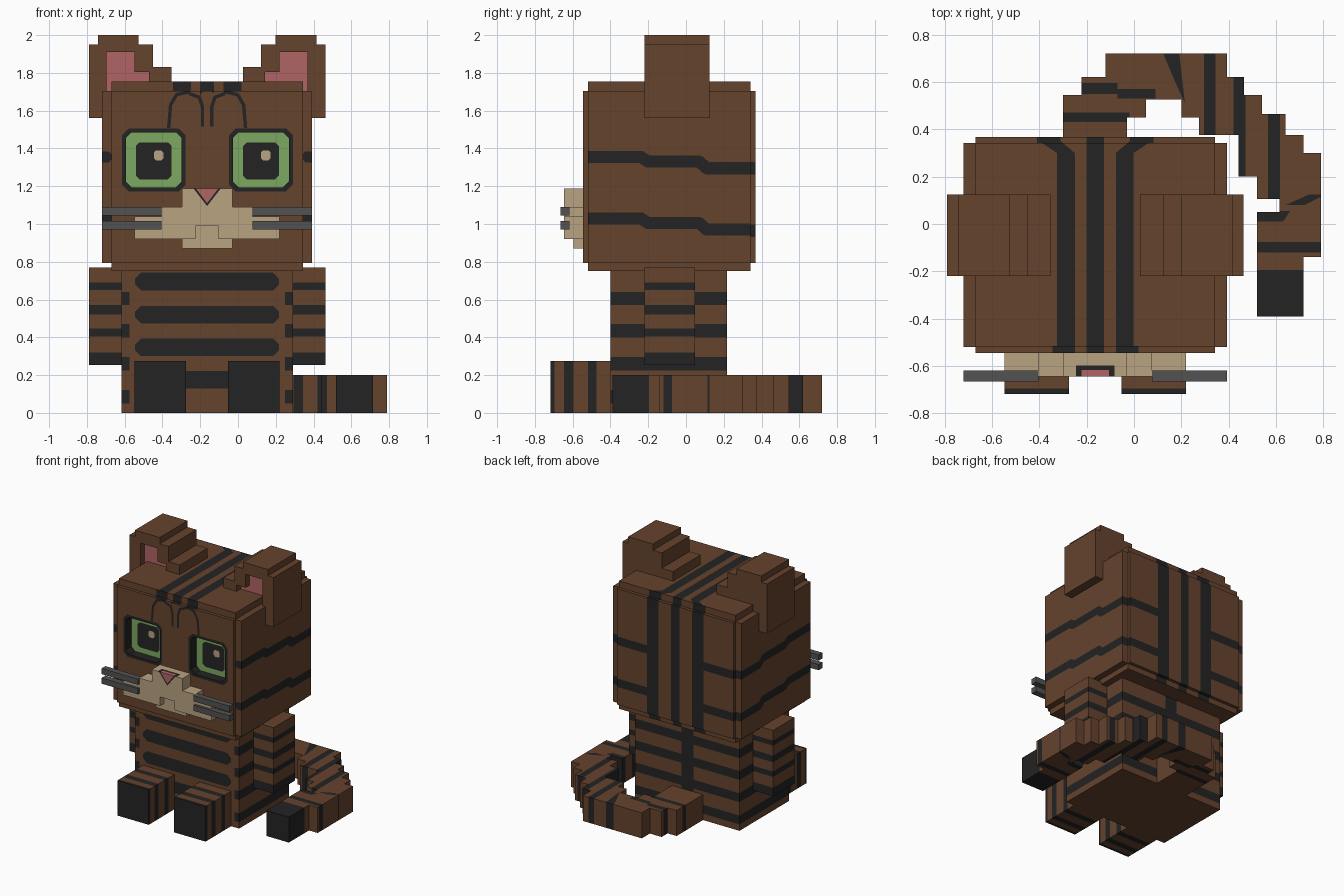
import bpy, bmesh
from mathutils import Vector

if "Cube" in bpy.data.objects:
    bpy.data.objects.remove(bpy.data.objects["Cube"])

COLOURS = {
    "brown_fur": (0.130, 0.056, 0.027), "black_stripe": (0.017, 0.017, 0.017),
    "tan_muzzle": (0.491, 0.366, 0.223), "pink_skin": (0.434, 0.127, 0.127),
    "green_eye": (0.202, 0.392, 0.117), "grey_whisker": (0.085, 0.085, 0.085)}
BROWN, BLACK, TAN, PINK, GREEN, GREY = range(6)
MATS = []
for name, col in COLOURS.items():
    m = bpy.data.materials.new(name)
    m.diffuse_color = (*col, 1)
    m.use_nodes = True
    m.node_tree.nodes["Principled BSDF"].inputs["Base Color"].default_value = m.diffuse_color
    MATS.append(m)

CX = -0.1635                      # symmetry plane of the sitting body
PLANE = {0: (1, 2), 1: (0, 2), 2: (0, 1)}
X, Y, Z = 0, 1, 2


def flip(pts):
    return [(2 * CX - a, b) for a, b in pts]


def rect(a0, a1, b0, b1):
    return [(a0, b0), (a1, b0), (a1, b1), (a0, b1)]


def octagon(a0, a1, b0, b1, c):
    return [(a0 + c, b0), (a1 - c, b0), (a1, b0 + c), (a1, b1 - c),
            (a1 - c, b1), (a0 + c, b1), (a0, b1 - c), (a0, b0 + c)]


def to3d(p, axis, d):
    v = Vector((0, 0, 0))
    v[PLANE[axis][0]], v[PLANE[axis][1]], v[axis] = p[0], p[1], d
    return v


def prism(name, pts, axis, lo, hi, mat=BROWN):
    """Extrude a flat outline along an axis."""
    bm = bmesh.new()
    a = [bm.verts.new(to3d(p, axis, lo)) for p in pts]
    b = [bm.verts.new(to3d(p, axis, hi)) for p in pts]
    bm.faces.new(a)
    bm.faces.new(b)
    for i in range(len(pts)):
        j = (i + 1) % len(pts)
        bm.faces.new((a[i], a[j], b[j], b[i]))
    bmesh.ops.recalc_face_normals(bm, faces=bm.faces)
    for f in bm.faces:
        f.material_index = mat
    me = bpy.data.meshes.new(name)
    bm.to_mesh(me)
    bm.free()
    for m in MATS:
        me.materials.append(m)
    ob = bpy.data.objects.new(name, me)
    bpy.context.scene.collection.objects.link(ob)
    return ob


def combine(ob, other, op):
    mod = ob.modifiers.new("combine", 'BOOLEAN')
    mod.object, mod.operation, mod.solver = other, op, 'EXACT'
    bpy.context.view_layer.update()
    dg = bpy.context.evaluated_depsgraph_get()
    me = bpy.data.meshes.new_from_object(ob.evaluated_get(dg))
    ob.modifiers.clear()
    ob.data = me
    bpy.data.objects.remove(other)


def paint(ob, jobs):
    """Cut convex outlines into the faces lying between lo and hi, and colour them."""
    bm = bmesh.new()
    bm.from_mesh(ob.data)
    for pts, axis, lo, hi, mat in jobs:
        u, w = PLANE[axis]
        mid = Vector((sum(p[0] for p in pts), sum(p[1] for p in pts))) / len(pts)
        lines = []
        for i, p in enumerate(pts):
            p, q = Vector(p), Vector(pts[(i + 1) % len(pts)])
            n = Vector((q.y - p.y, p.x - q.x)).normalized()
            lines.append((p, n if n.dot(p - mid) > 0 else -n))
        box = [(min(p[k] for p in pts), max(p[k] for p in pts)) for k in (0, 1)]

        def near(f):
            if not lo <= f.calc_center_median()[axis] <= hi:
                return False
            for k, c in ((0, u), (1, w)):
                vals = [v.co[c] for v in f.verts]
                if max(vals) < box[k][0] or min(vals) > box[k][1]:
                    return False
            return True
        for p, n in lines:
            fs = [f for f in bm.faces if near(f)]
            es = list({e for f in fs for e in f.edges})
            vs = list({v for f in fs for v in f.verts})
            bmesh.ops.bisect_plane(bm, geom=fs + es + vs, dist=1e-5,
                                   plane_co=to3d(p, axis, 0), plane_no=to3d(n, axis, 0))
        for f in bm.faces:
            c = f.calc_center_median()
            c2 = Vector((c[u], c[w]))
            if lo <= c[axis] <= hi and all((c2 - p).dot(n) < 1e-5 for p, n in lines):
                f.material_index = mat
    bm.to_mesh(ob.data)
    bm.free()


def ribbon(pts, width):
    """Quads that follow a polyline."""
    out = []
    for p, q in zip(pts, pts[1:]):
        p, q = Vector(p), Vector(q)
        d = (q - p).normalized()
        n = Vector((-d.y, d.x)) * width / 2
        p, q = p - d * width * 0.15, q + d * width * 0.15
        out.append([tuple(p + n), tuple(q + n), tuple(q - n), tuple(p - n)])
    return out


# Head: three crossed boxes give the stepped edges
head = prism("head", rect(-.72, .393, .793, 1.703), Y, -.52, .342)
combine(head, prism("head_b", rect(-.67, .343, .793, 1.703), Y, -.545, .367), 'UNION')
combine(head, prism("head_c", rect(-.67, .343, .75, 1.755), Y, -.52, .342), 'UNION')
jobs = []
for dx in (0, .567):              # recessed eyes
    combine(head, prism("eye_cut", octagon(-.594 + dx, -.298 + dx, 1.194, 1.485, .03),
                        Y, -.7, -.475), 'DIFFERENCE')
    jobs += [(octagon(-.615 + dx, -.277 + dx, 1.173, 1.505, .035), Y, -.55, -.47, BLACK),
             (octagon(-.60 + dx, -.29 + dx, 1.19, 1.49, .03), Y, -.476, -.474, GREEN),
             (octagon(-.541 + dx, -.351 + dx, 1.236, 1.432, .02), Y, -.476, -.474, BLACK),
             (octagon(-.446 + dx, -.394 + dx, 1.337, 1.39, .012), Y, -.476, -.474, TAN)]
# Head stripes: crown, back, forehead, cheeks
crown = [rect(-.325, -.25, -.52, .3), rect(-.345, -.25, -.6, -.515),
         [(-.325, .3), (-.25, .3), (-.31, .35), (-.40, .35)], rect(-.40, -.31, .35, .4)]
back = [rect(-.41, -.31, .7, 1.8), rect(-.8, -.4, 1.262, 1.328), rect(-.8, -.4, .932, .998)]
brow = (ribbon([(-.256, 1.70), (-.325, 1.685), (-.357, 1.63), (-.367, 1.51)], .018)
        + ribbon([(-.256, 1.69), (-.204, 1.67), (-.188, 1.62), (-.188, 1.52)], .018))
cheek = [octagon(-.8, -.67, 1.325, 1.385, .015), octagon(-.8, -.67, 1.0, 1.06, .015)]
for side in (lambda p: p, flip):
    jobs += [(side(p), Z, 1.69, 1.77, BLACK) for p in crown]
    jobs += [(side(p), Y, .335, .38, BLACK) for p in back]
    jobs += [(side(p), Y, -.55, -.54, BLACK) for p in brow]
    jobs += [(side(p), Y, -.55, -.51, BLACK) for p in cheek]
jobs += [(rect(-.2, -.127, -.6, .4), Z, 1.69, 1.77, BLACK),
         (rect(-.2, -.127, .7, 1.8), Y, .335, .38, BLACK)]
for z in (1.355, 1.03):
    path = [(-.56, z), (-.24, z), (-.2, z - .025), (.07, z - .025), (.11, z - .06), (.38, z - .06)]
    for quad in ribbon(path, .064):
        jobs += [(quad, X, -.73, -.71, BLACK), (quad, X, .38, .40, BLACK)]
paint(head, jobs)

# Ears with a recessed pink inside
ear = [(-.79, 1.56), (-.72, 1.56), (-.72, 1.703), (-.67, 1.703), (-.67, 1.755), (-.353, 1.755),
       (-.353, 1.83), (-.45, 1.83), (-.45, 1.95), (-.526, 1.95), (-.526, 2), (-.742, 2),
       (-.742, 1.95), (-.79, 1.95)]
inner = [(-.695, 1.69), (-.695, 1.91), (-.547, 1.91), (-.547, 1.805), (-.47, 1.805), (-.47, 1.69)]
for name, side in (("left_ear", lambda p: p), ("right_ear", flip)):
    ob = prism(name, side(ear), Y, -.22, .125)
    combine(ob, prism("ear_cut", side(inner), Y, -.4, -.17), 'DIFFERENCE')
    paint(ob, [(side(rect(-.7, -.46, 1.6, 1.95)), Y, -.171, -.169, PINK)])

# Muzzle, nose and chin
muzzle = prism("muzzle", [
    (-.547, .92), (-.225, .92), (-.225, .99), (-.102, .99), (-.102, .92), (.22, .92), (.22, 1.04),
    (.077, 1.04), (.077, 1.09), (-.03, 1.09), (-.03, 1.187), (-.297, 1.187), (-.297, 1.09),
    (-.404, 1.09), (-.404, 1.04), (-.547, 1.04)], Y, -.645, -.545, TAN)
paint(muzzle, [([(-.245, 1.2), (-.082, 1.2), (CX, 1.095)], Y, -.65, -.64, BLACK),
               ([(-.232, 1.2), (-.095, 1.2), (CX, 1.11)], Y, -.65, -.64, PINK),
               (rect(-.245, -.082, -.66, -.597), Z, 1.18, 1.19, BLACK),
               (rect(-.222, -.105, -.66, -.617), Z, 1.18, 1.19, PINK)])
prism("chin", [(-.297, .87), (-.03, .87), (-.03, .92), (-.102, .92), (-.102, .99), (-.225, .99),
               (-.225, .92), (-.297, .92)], Y, -.595, -.52, TAN)

# Whiskers
for z in (.97, 1.045):
    for name, side in (("left_whisker", lambda p: p), ("right_whisker", flip)):
        prism(name, side(rect(-.72, -.404, z, z + .045)), Y, -.665, -.618, GREY)

# Body with belly, flank and back stripes
body = prism("body", rect(-.617, .29, 0, .755), Y, -.40, .217)
jobs = [(octagon(-.545, .218, z - .047, z + .047, .032), Y, -.41, -.39, BLACK)
        for z in (.695, .52, .347, .175)]
for z in (.05, .225, .40, .57):
    jobs += [(rect(-.7, -.575, z, z + .07), Y, -.5, .3, BLACK),
             (rect(.248, .4, z, z + .07), Y, -.5, .3, BLACK),
             (rect(-.7, .4, z, z + .07), Y, .21, .22, BLACK)]
jobs.append((rect(-.215, -.112, -.1, .8), Y, .21, .22, BLACK))
paint(body, jobs)

# Arms and feet
for word, side in (("left", lambda p: p), ("right", flip)):
    arm = prism(word + "_arm", side(rect(-.79, -.617, .253, .77)), Y, -.22, .047)
    paint(arm, [(rect(-1, 1, a, b), Y, -.3, .1, BLACK)
                for a, b in ((.24, .32), (.405, .447), (.52, .572), (.65, .69))])
    foot = prism(word + "_foot", side(rect(-.547, -.274, 0, .275)), Y, -.717, -.40)
    paint(foot, [(rect(a, b, -.1, .4), X, -1, 1, BLACK)
                 for a, b in ((-.73, -.695), (-.645, -.595), (-.52, -.473))])

# Tail curling round the right side
tail = prism("tail", [
    (-.30, .21), (-.30, .545), (-.222, .545), (-.222, .62), (-.12, .62), (-.12, .72), (.393, .72),
    (.393, .62), (.465, .62), (.465, .545), (.54, .545), (.54, .465), (.64, .465), (.64, .375),
    (.715, .375), (.715, .30), (.79, .30), (.79, -.14), (.715, -.14), (.715, -.39), (.52, -.39),
    (.52, .05), (.615, .05), (.615, .105), (.52, .105), (.52, .2), (.442, .2), (.442, .375),
    (.275, .375), (.275, .45), (.2, .45), (.2, .525), (.05, .525), (.05, .45), (-.03, .45),
    (-.03, .21)], Z, 0, .2)
bands = [rect(-.31, -.02, .43, .47), rect(.295, .345, .36, .73), rect(.42, .47, .19, .62),
         rect(.565, .617, .1, .47), rect(.51, .8, -.12, -.075), rect(.51, .73, -.4, -.195),
         [(.12, .73), (.19, .73), (.215, .51), (.165, .62)],
         [(-.23, .55), (-.07, .55), (-.07, .595), (-.23, .595)],
         [(-.07, .53), (.09, .53), (.09, .57), (-.07, .57)],
         [(.51, .01), (.63, .01), (.66, .055), (.51, .055)],
         [(.62, .03), (.66, .05), (.76, .08), (.8, .08), (.8, .125), (.74, .125), (.64, .08)]]
paint(tail, [(p, Z, -.1, .3, BLACK) for p in bands])
